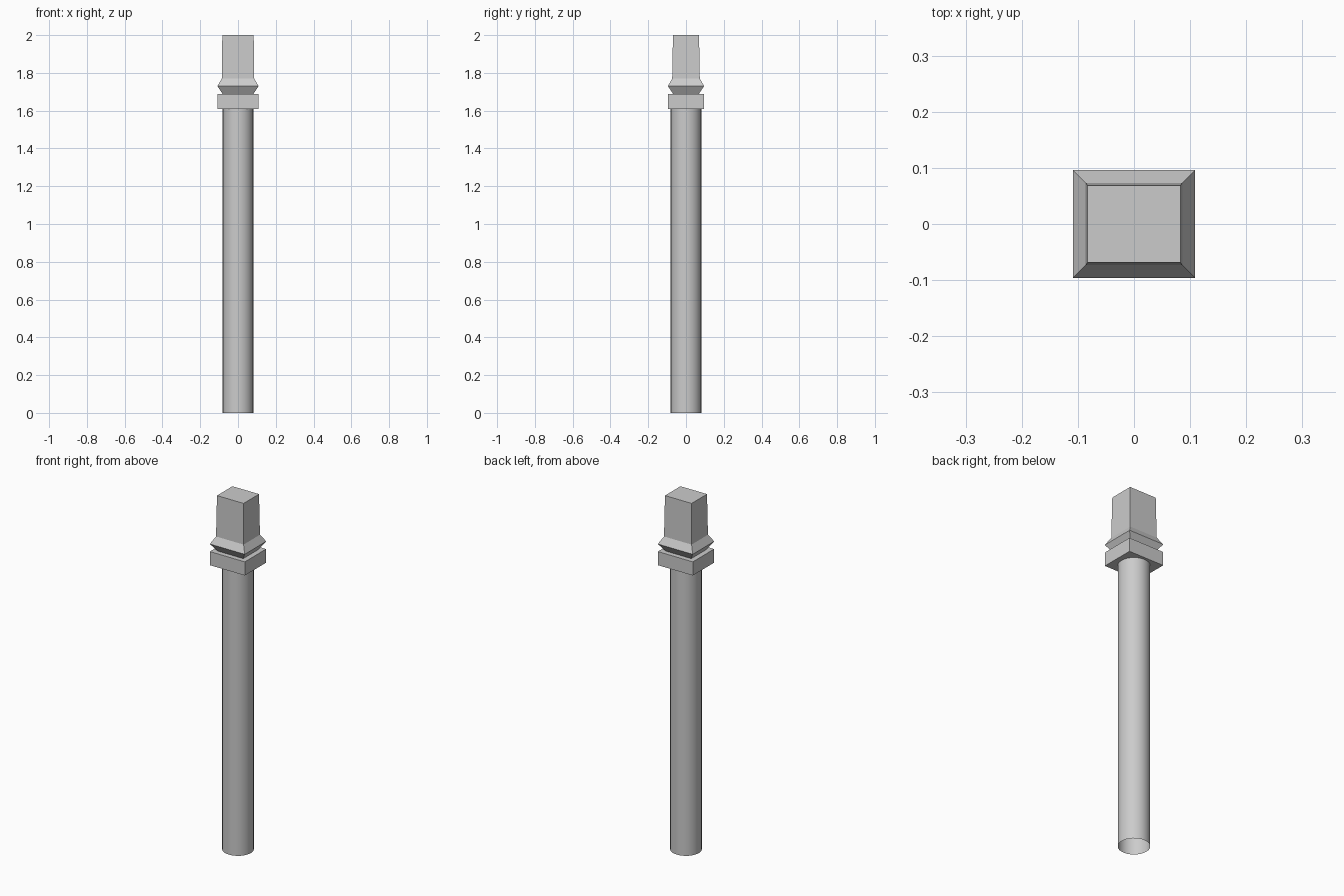
import bpy, bmesh

if "Cube" in bpy.data.objects:
    bpy.data.objects.remove(bpy.data.objects["Cube"])


def rect_loft(name, rings):
    """Stack rectangular rings (half x, half y, z) into a capped solid."""
    bm = bmesh.new()
    loops = [[bm.verts.new((sx * hx, sy * hy, z))
              for sx, sy in ((-1, -1), (1, -1), (1, 1), (-1, 1))]
             for hx, hy, z in rings]
    for a, b in zip(loops, loops[1:]):
        for i in range(4):
            j = (i + 1) % 4
            bm.faces.new((a[i], a[j], b[j], b[i]))
    bm.faces.new(loops[0][::-1])
    bm.faces.new(loops[-1])
    mesh = bpy.data.meshes.new(name)
    bm.to_mesh(mesh)
    bm.free()
    obj = bpy.data.objects.new(name, mesh)
    bpy.context.collection.objects.link(obj)
    return obj


# Round shaft, open at the foot
SHAFT_TOP = 1.61
bpy.ops.mesh.primitive_cylinder_add(vertices=32, radius=0.081, depth=SHAFT_TOP,
                                    end_fill_type='NOTHING',
                                    location=(0, 0, SHAFT_TOP / 2))
bpy.context.object.name = "shaft"
bpy.ops.object.shade_smooth_by_angle()

# Square collar
rect_loft("collar", [(0.109, 0.095, SHAFT_TOP), (0.109, 0.095, 1.687)])

# Flared neck rising into the slightly tapered head
rect_loft("head", [
    (0.08, 0.067, 1.687),
    (0.109, 0.096, 1.73),
    (0.086, 0.073, 1.77),
    (0.083, 0.069, 2.0),
])
